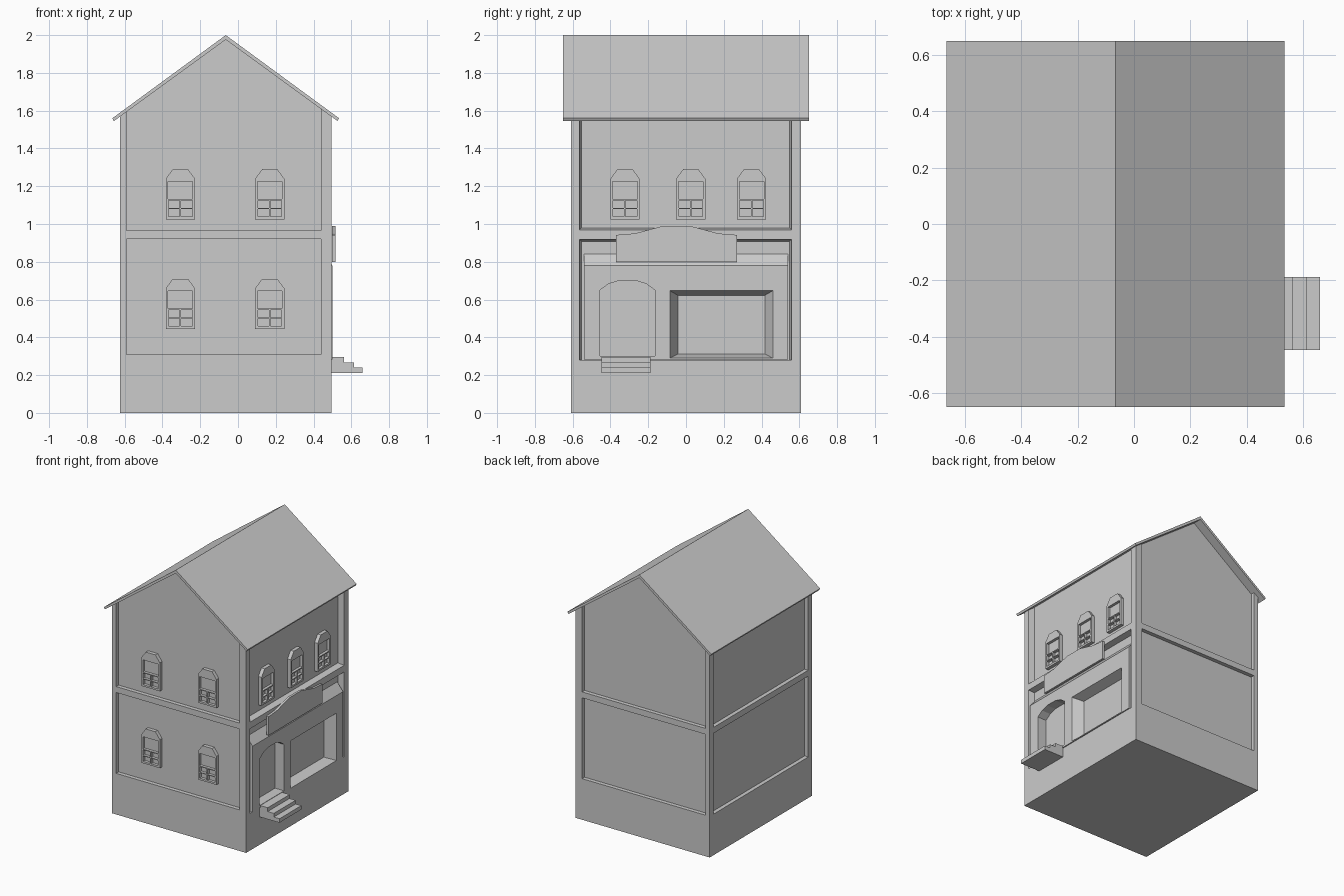
import bpy, bmesh
from math import pi

if "Cube" in bpy.data.objects:
    bpy.data.objects.remove(bpy.data.objects["Cube"])


def loft(name, cap_a, cap_b):
    """Closed solid between two matching 3D outlines."""
    bm = bmesh.new()
    a = [bm.verts.new(p) for p in cap_a]
    b = [bm.verts.new(p) for p in cap_b]
    n = len(a)
    bm.faces.new(a)
    bm.faces.new(b[::-1])
    for i in range(n):
        bm.faces.new((a[i], b[i], b[(i + 1) % n], a[(i + 1) % n]))
    bmesh.ops.recalc_face_normals(bm, faces=bm.faces)
    mesh = bpy.data.meshes.new(name)
    bm.to_mesh(mesh)
    bm.free()
    ob = bpy.data.objects.new(name, mesh)
    bpy.context.collection.objects.link(ob)
    return ob


def along_x(pts, x):
    return [(x, p[0], p[1]) for p in pts]


def prism_x(name, pts, x0, x1, pts_b=None):
    return loft(name, along_x(pts, x0), along_x(pts_b or pts, x1))


def prism_y(name, pts, y0, y1):
    return loft(name, [(x, y0, z) for x, z in pts], [(x, y1, z) for x, z in pts])


def rect(u0, u1, v0, v1):
    return [(u0, v0), (u1, v0), (u1, v1), (u0, v1)]


def carve(ob, cutters, keep=False):
    """Subtract the cutters and bake the result."""
    for c in cutters:
        m = ob.modifiers.new("cut", 'BOOLEAN')
        m.operation, m.solver, m.object = 'DIFFERENCE', 'EXACT', c
        c.hide_render = True
    dg = bpy.context.evaluated_depsgraph_get()
    dg.update()
    mesh = bpy.data.meshes.new_from_object(ob.evaluated_get(dg))
    ob.modifiers.clear()
    ob.data = mesh
    if not keep:
        for c in cutters:
            bpy.data.objects.remove(c)


RIDGE = -0.065


def under(x):
    return 1.978 - 0.722 * abs(x - RIDGE)   # roof underside height


# Roof: folded slab
prism_y("roof", [(-0.665, 1.56), (RIDGE, 2.0), (0.535, 1.56), (0.527, 1.545),
                 (RIDGE, 1.976), (-0.657, 1.545)], -0.65, 0.65)

# House body with recessed wall panels
body = prism_y("house_body", [(-0.625, 0), (0.495, 0), (0.495, under(0.495)),
                              (RIDGE, 1.978), (-0.625, under(-0.625))], -0.61, 0.61)
cuts = []
for s in (-1, 1):
    low = rect(-0.59, 0.44, 0.31, 0.92)
    high = [(-0.59, 0.965), (0.44, 0.965), (0.44, 1.7), (RIDGE, 2.1), (-0.59, 1.7)]
    cuts += [prism_y("panel_cut", p, s * 0.58, s * 0.7) for p in (low, high)]
for z0, z1 in ((0.31, 0.92), (0.965, 1.75)):
    cuts.append(prism_x("panel_cut", rect(-0.565, 0.565, z0, z1), -0.7, -0.595))
for z0, z1 in ((0.28, 0.92), (0.968, 1.75)):
    t = 0.012
    cuts.append(prism_x("panel_cut", rect(-0.553, 0.548, z0 + t * (z0 > 0.5), z1 - t), 0.45, 0.50,
                        rect(-0.566, 0.561, z0, z1)))
carve(body, cuts)

# Shop front with sloping canopy, arched doorway and splayed display window
shop = prism_y("shop_front", [(0.45, 0.283), (0.50, 0.283), (0.50, 0.78), (0.45, 0.84)], -0.54, 0.54)
arch = [(-0.455, 0.30), (-0.165, 0.30), (-0.165, 0.65), (-0.21, 0.683), (-0.265, 0.70),
        (-0.355, 0.70), (-0.41, 0.683), (-0.455, 0.65)]
door_cut = prism_x("door_cut", arch, 0.425, 0.56)
display_cut = prism_x("display_cut", rect(-0.043, 0.417, 0.312, 0.622), 0.425, 0.50,
                      rect(-0.085, 0.46, 0.29, 0.647))
display_open = prism_x("display_open_cut", rect(-0.085, 0.46, 0.29, 0.647), 0.4999, 0.56)
openings = [door_cut, display_cut, display_open]
carve(shop, openings, keep=True)
carve(body, openings)

# Shop sign board
prism_x("sign_board", [(-0.37, 0.80), (0.27, 0.80), (0.27, 0.942), (0.17, 0.95), (0.02, 0.99),
                       (-0.12, 0.99), (-0.27, 0.95), (-0.37, 0.942)], 0.498, 0.515)

# Entrance steps
prism_y("entrance_steps", [(0.48, 0.21), (0.66, 0.21), (0.66, 0.24), (0.613, 0.24), (0.613, 0.268),
                           (0.562, 0.268), (0.562, 0.297), (0.48, 0.297)], -0.448, -0.188)

# Window: arched surround with sunken panes, facing -y
window = prism_y("window", [(-0.077, 0), (0.077, 0), (0.077, 0.215), (0.04, 0.265),
                            (-0.04, 0.265), (-0.077, 0.215)], -0.027, 0.005)
panes = [rect(-0.065, 0.065, 0.107, 0.2)]
for z in (0.014, 0.06):
    panes += [rect(-0.063, -0.004, z, z + 0.04), rect(0.004, 0.063, z, z + 0.04)]
carve(window, [prism_y("pane_cut", p, -0.1, -0.006) for p in panes])

# Place the windows on the front and right walls
spots = [(x, -0.58, z, 0) for z in (0.445, 1.025) for x in (-0.305, 0.168)]
spots += [(0.45, y, 1.025, pi / 2) for y in (-0.323, 0.025, 0.347)]
for i, (x, y, z, turn) in enumerate(spots):
    ob = window if i == 0 else bpy.data.objects.new("window", window.data)
    if i:
        bpy.context.collection.objects.link(ob)
    ob.location = (x, y, z)
    ob.rotation_euler.z = turn
